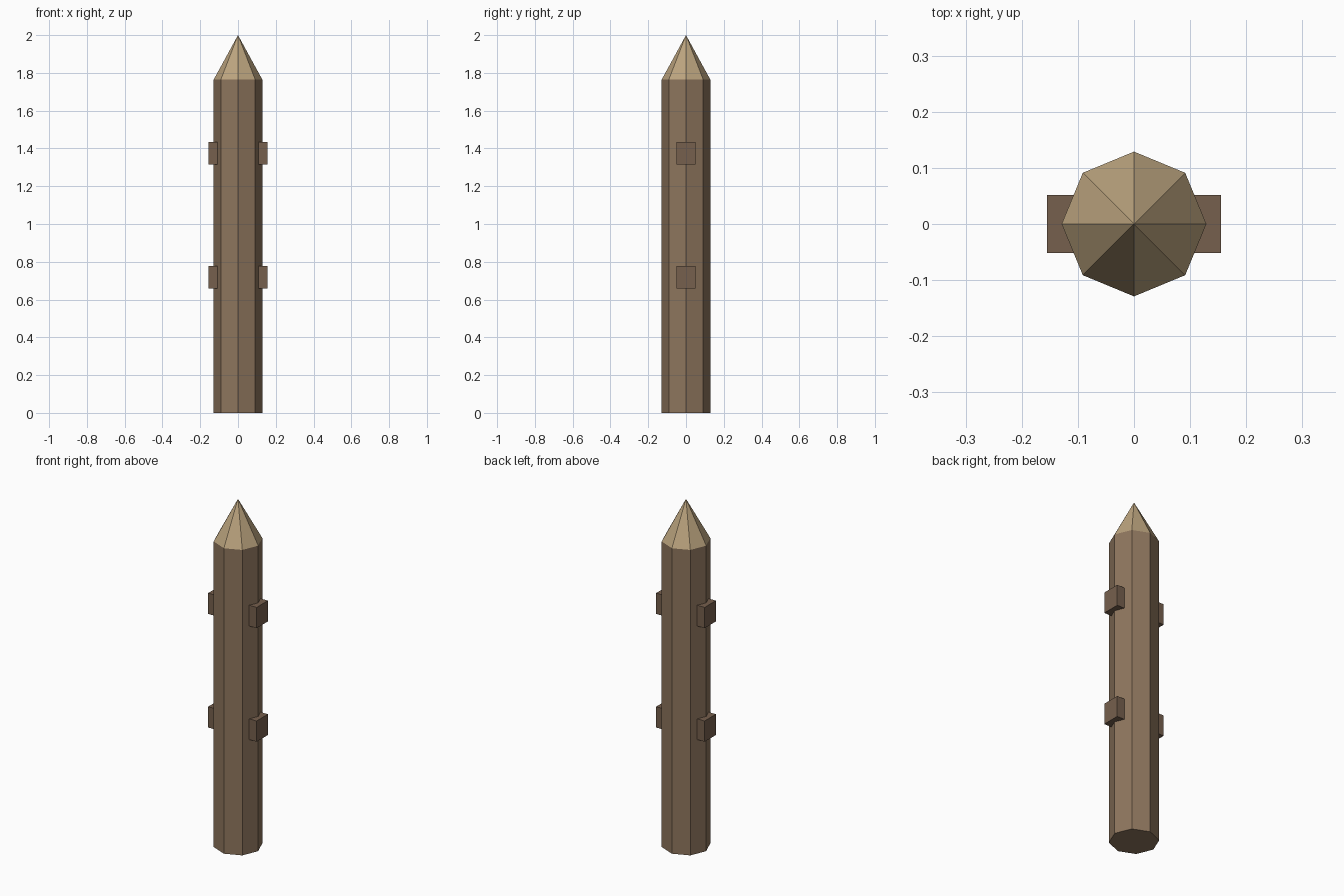
import bpy

if "Cube" in bpy.data.objects:
    bpy.data.objects.remove(bpy.data.objects["Cube"])

R = 0.129          # post radius, corners on the axes
SHOULDER = 1.764   # height where the point begins


def paint(obj, name, colour):
    mat = bpy.data.materials.get(name) or bpy.data.materials.new(name)
    mat.diffuse_color = (*colour, 1)
    mat.use_nodes = True
    mat.node_tree.nodes["Principled BSDF"].inputs["Base Color"].default_value = mat.diffuse_color
    obj.data.materials.append(mat)


def octagon(name, r_top, z0, z1, cap):
    bpy.ops.mesh.primitive_cone_add(vertices=8, radius1=R, radius2=r_top,
                                    depth=z1 - z0, end_fill_type=cap,
                                    location=(0, 0, (z0 + z1) / 2))
    obj = bpy.context.object
    obj.name = name
    return obj


# Eight-sided shaft
shaft = octagon("post_shaft", R, 0, SHOULDER, 'NGON')
paint(shaft, "bark_wood", (0.27, 0.18, 0.11))

# Sharpened tip
tip = octagon("post_tip", 0, SHOULDER, 2.0, 'NGON')
paint(tip, "cut_wood", (0.50, 0.37, 0.21))

# Side pegs, two heights on each side
for level, z in (("lower", 0.718), ("upper", 1.374)):
    for side, s in (("left", -1), ("right", 1)):
        bpy.ops.mesh.primitive_cube_add(size=1, location=(s * 0.125, 0, z))
        peg = bpy.context.object
        peg.name = f"{level}_{side}_peg"
        peg.scale = (0.06, 0.103, 0.12)
        paint(peg, "peg_wood", (0.18, 0.115, 0.075))
